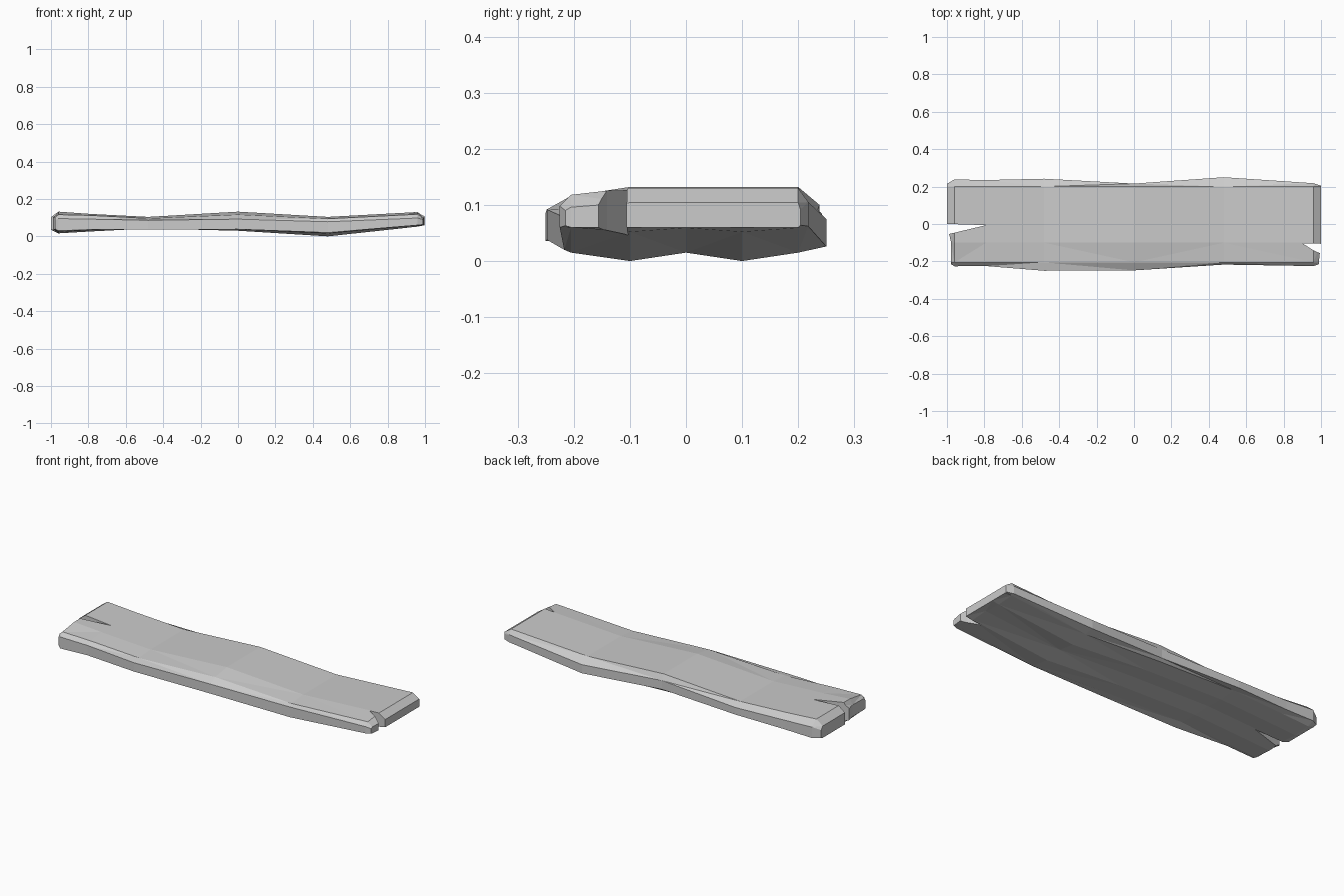
import bpy, bmesh

if "Cube" in bpy.data.objects:
    bpy.data.objects.remove(bpy.data.objects["Cube"])

COLS = [-0.205, -0.10, 0.0, 0.10, 0.2]

# Stations along the plank:
# x, top z front/back, bottom z, front y, back y, front side z low/high, back side z low/high
STATIONS = [
    (-1.00, 0.100, 0.103, 0.036, -0.215, 0.215, 0.040, 0.085, 0.040, 0.085),
    (-0.96, 0.116, 0.132, 0.016, -0.226, 0.238, 0.030, 0.095, 0.038, 0.100),
    (-0.79, 0.112, 0.120, 0.026, -0.225, 0.235, 0.036, 0.092, 0.040, 0.092),
    (-0.48, 0.096, 0.104, 0.042, -0.250, 0.242, 0.036, 0.086, 0.045, 0.085),
    (0.00, 0.116, 0.132, 0.030, -0.248, 0.216, 0.038, 0.092, 0.050, 0.100),
    (0.48, 0.094, 0.104, 0.008, -0.217, 0.250, 0.020, 0.078, 0.026, 0.075),
    (0.96, 0.118, 0.130, 0.052, -0.225, 0.218, 0.060, 0.098, 0.062, 0.105),
    (1.00, 0.096, 0.104, 0.060, -0.215, 0.204, 0.063, 0.090, 0.064, 0.092),
]


def end_x(x, y):
    """Front strips stop a little short of the full length."""
    if x < -0.99 and y < -0.05:
        return -0.978
    if x > 0.99 and y < -0.15:
        return 0.988
    return x


def make_ring(bm, s):
    x, tf, tb, zb, yf, yb, fl, fh, bl, bh = s
    end = abs(x) > 0.99
    top, bot = [], []
    for i, y in enumerate(COLS):
        zt = tf if i == 0 else tb
        # underside ripples slightly between the ends
        dz = 0 if end else (0.007 if i % 2 == 0 else -0.008 if x == 0.48 else 0)
        top.append(bm.verts.new((end_x(x, y), y, zt)))
        bot.append(bm.verts.new((end_x(x, y), y, zb + dz)))
    back = [bm.verts.new((x, yb, z)) for z in (bh, bl)]
    front = [bm.verts.new((end_x(x, yf), yf, z)) for z in (fl, fh)]
    return top, back, bot, front


# Plank body: loft the rings and close both ends
bm = bmesh.new()
rings = [make_ring(bm, s) for s in STATIONS]
loops = [t + b + o[::-1] + f for t, b, o, f in rings]
for a, b in zip(loops, loops[1:]):
    n = len(a)
    for i in range(n):
        j = (i + 1) % n
        bm.faces.new((a[i], a[j], b[j], b[i]))
for t, b, o, f in (rings[0], rings[-1]):
    for i in range(len(COLS) - 1):
        bm.faces.new((t[i], t[i + 1], o[i + 1], o[i]))
    bm.faces.new((t[-1], b[0], b[1], o[-1]))
    bm.faces.new((f[1], t[0], o[0], f[0]))
bmesh.ops.recalc_face_normals(bm, faces=bm.faces)
bmesh.ops.triangulate(bm, faces=bm.faces)
mesh = bpy.data.meshes.new("plank")
bm.to_mesh(mesh)
bm.free()
plank = bpy.data.objects.new("plank", mesh)
bpy.context.collection.objects.link(plank)


def split_cutter(name, outline):
    """Wedge-shaped prism that cuts a crack into a plank end."""
    bm = bmesh.new()
    face = bm.faces.new([bm.verts.new((x, y, -0.1)) for x, y in outline])
    ext = bmesh.ops.extrude_face_region(bm, geom=[face])["geom"]
    bmesh.ops.translate(bm, vec=(0, 0, 0.4),
                        verts=[v for v in ext if isinstance(v, bmesh.types.BMVert)])
    bmesh.ops.recalc_face_normals(bm, faces=bm.faces)
    me = bpy.data.meshes.new(name)
    bm.to_mesh(me)
    bm.free()
    ob = bpy.data.objects.new(name, me)
    bpy.context.collection.objects.link(ob)
    ob.hide_render = True
    return ob


# Cracks in the two ends
cutters = [
    split_cutter("left_split", [(-0.79, -0.006), (-1.05, 0.002), (-1.05, -0.068)]),
    split_cutter("right_split", [(0.90, -0.103), (0.96, -0.141), (1.05, -0.182), (1.05, -0.107)]),
]
bpy.context.view_layer.objects.active = plank
for c in cutters:
    m = plank.modifiers.new(c.name, "BOOLEAN")
    m.operation = "DIFFERENCE"
    m.solver = "EXACT"
    m.object = c
    bpy.ops.object.modifier_apply(modifier=m.name)
for c in cutters:
    bpy.data.objects.remove(c)
